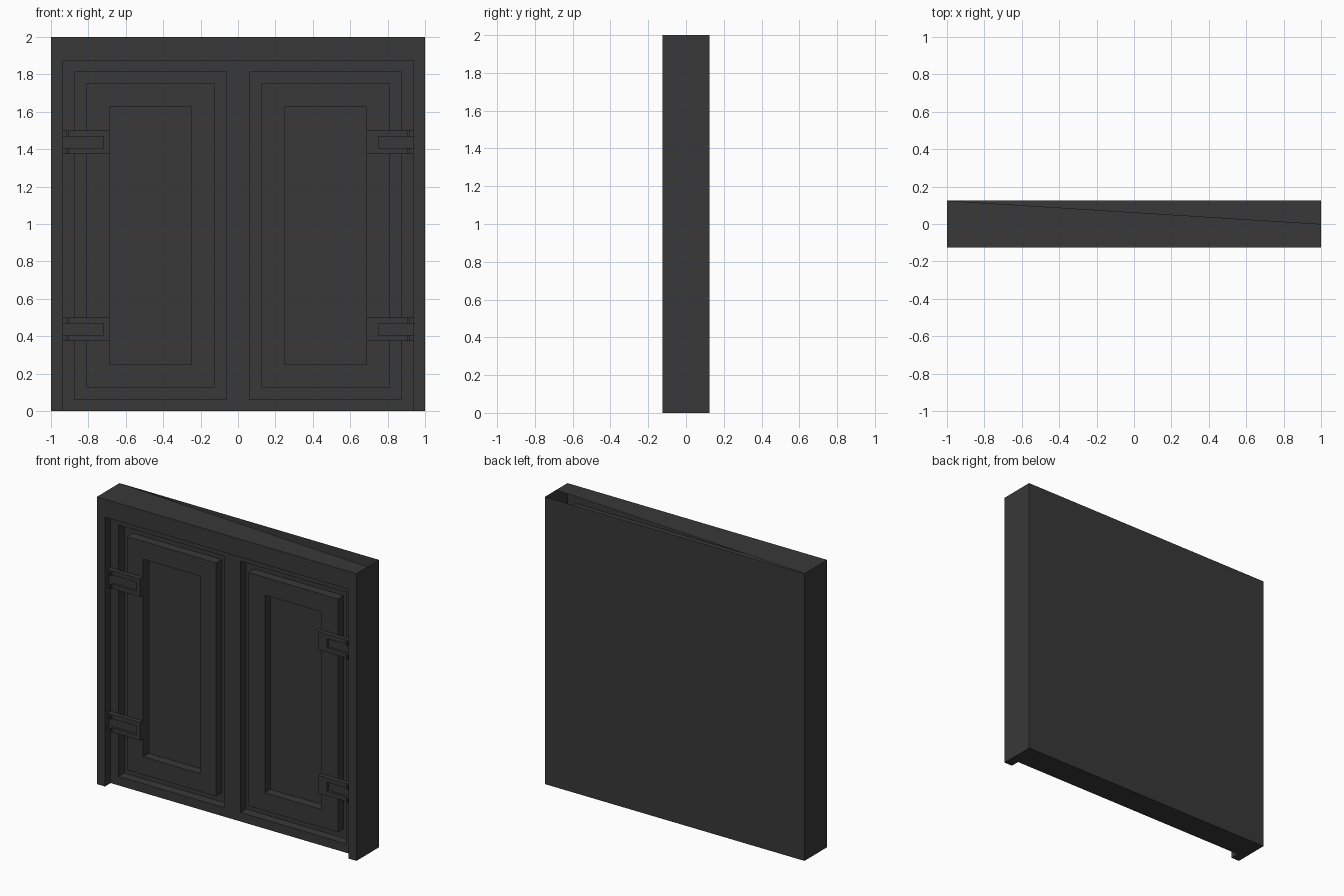
import bpy, bmesh

if "Cube" in bpy.data.objects:
    bpy.data.objects.remove(bpy.data.objects["Cube"])

mat = bpy.data.materials.new("charcoal grey")
mat.diffuse_color = (0.04, 0.04, 0.04, 1)
mat.use_nodes = True
mat.node_tree.nodes["Principled BSDF"].inputs["Base Color"].default_value = mat.diffuse_color

FRONT, MID, DEEP, BACK = -0.125, -0.0625, 0.0, 0.125   # depth layers
B, T = 0.9375, 1.875                                   # opening half width and height


def make(name, faces, mirror=False):
    """Mesh object from a list of faces, each a list of points."""
    bm = bmesh.new()
    for f in faces:
        bm.faces.new([bm.verts.new(p) for p in f])
    bmesh.ops.remove_doubles(bm, verts=bm.verts, dist=1e-5)
    me = bpy.data.meshes.new(name)
    bm.to_mesh(me)
    bm.free()
    me.materials.append(mat)
    ob = bpy.data.objects.new(name, me)
    bpy.context.collection.objects.link(ob)
    if mirror:
        ob.modifiers.new("mirror", 'MIRROR').use_axis[0] = True
    return ob


def prism(pts, y0, y1):
    """Extrude an xz outline (counter-clockwise from the front) from y0 back to y1."""
    a = [(x, y0, z) for x, z in pts]
    b = [(x, y1, z) for x, z in pts]
    n = len(pts)
    sides = [[a[i], b[i], b[(i + 1) % n], a[(i + 1) % n]] for i in range(n)]
    return [a, b[::-1]] + sides


def rect(x0, x1, z0, z1):
    return [(x0, z0), (x1, z0), (x1, z1), (x0, z1)]


# outer frame: hollow shell, with the open wedge along the top rear edge
jamb = [(-B, FRONT, 0), (-B, MID, 0), (-B, MID, T), (-B, FRONT, T)]
side = [(1, FRONT, 0), (1, BACK, 0), (1, BACK, 2), (1, FRONT, 2)]
flip = lambda f: [(-x, y, z) for x, y, z in reversed(f)]
outline = [(-1, 0), (-B, 0), (-B, T), (B, T), (B, 0), (1, 0), (1, 2), (-1, 2)]
make("frame", [
    [(x, FRONT, z) for x, z in outline],
    jamb, flip(jamb), side, flip(side),
    [(-B, FRONT, T), (-B, MID, T), (B, MID, T), (B, FRONT, T)],
    [(1, BACK, 0), (-1, BACK, 0), (-1, BACK, 2), (1, BACK, 2)],
    [(-1, FRONT, 2), (1, FRONT, 2), (1, DEEP, 2), (-1, BACK, 2)],
    [(-1, FRONT, 0), (-1, BACK, 0), (1, BACK, 0), (1, FRONT, 0),
     (B, FRONT, 0), (B, MID, 0), (-B, MID, 0), (-B, FRONT, 0)],
])

# doors: nested rings stepping in and out, mirrored
r0 = rect(0, B, 0, T)
r1 = rect(0.0625, 0.875, 0.0625, 1.8125)
r2 = rect(0.125, 0.8125, 0.125, 1.75)
r3 = rect(0.25, 0.6875, 0.25, 1.625)
steps = [(r0, MID), (r1, MID), (r1, DEEP), (r2, DEEP), (r2, MID), (r3, MID), (r3, DEEP)]
rings = [[(x, y, z) for x, z in r] for r, y in steps]
faces = [rings[-1]]
for o, n in zip(rings, rings[1:]):
    faces += [[o[i], o[(i + 1) % 4], n[(i + 1) % 4], n[i]] for i in range(4)]
make("doors", faces, mirror=True)

# hinges: slotted strap, slot floor and two raised knuckles
for label, sign, tip in (("left", -1, 0.71875), ("right", 1, 0.75)):
    for level, z0 in (("lower", 0.375), ("upper", 1.375)):
        z1, e = z0 + 0.125, 0.03125
        strap = [(0.6875, z0), (B, z0), (B, z0 + e), (tip, z0 + e),
                 (tip, z1 - e), (B, z1 - e), (B, z1), (0.6875, z1)]
        parts = prism(strap, -0.094, MID)
        parts += prism(rect(tip, B, z0 + e, z1 - e), -0.078, MID)
        if sign < 0:
            parts = [flip(f) for f in parts]
        make(f"{label}_{level}_hinge", parts)
        knuckles = []
        for k in (z0, z1 - e):
            knuckles += prism(rect(0.906, 0.92, k, k + e), -0.108, -0.094)
        if sign < 0:
            knuckles = [flip(f) for f in knuckles]
        make(f"{label}_{level}_knuckles", knuckles)
